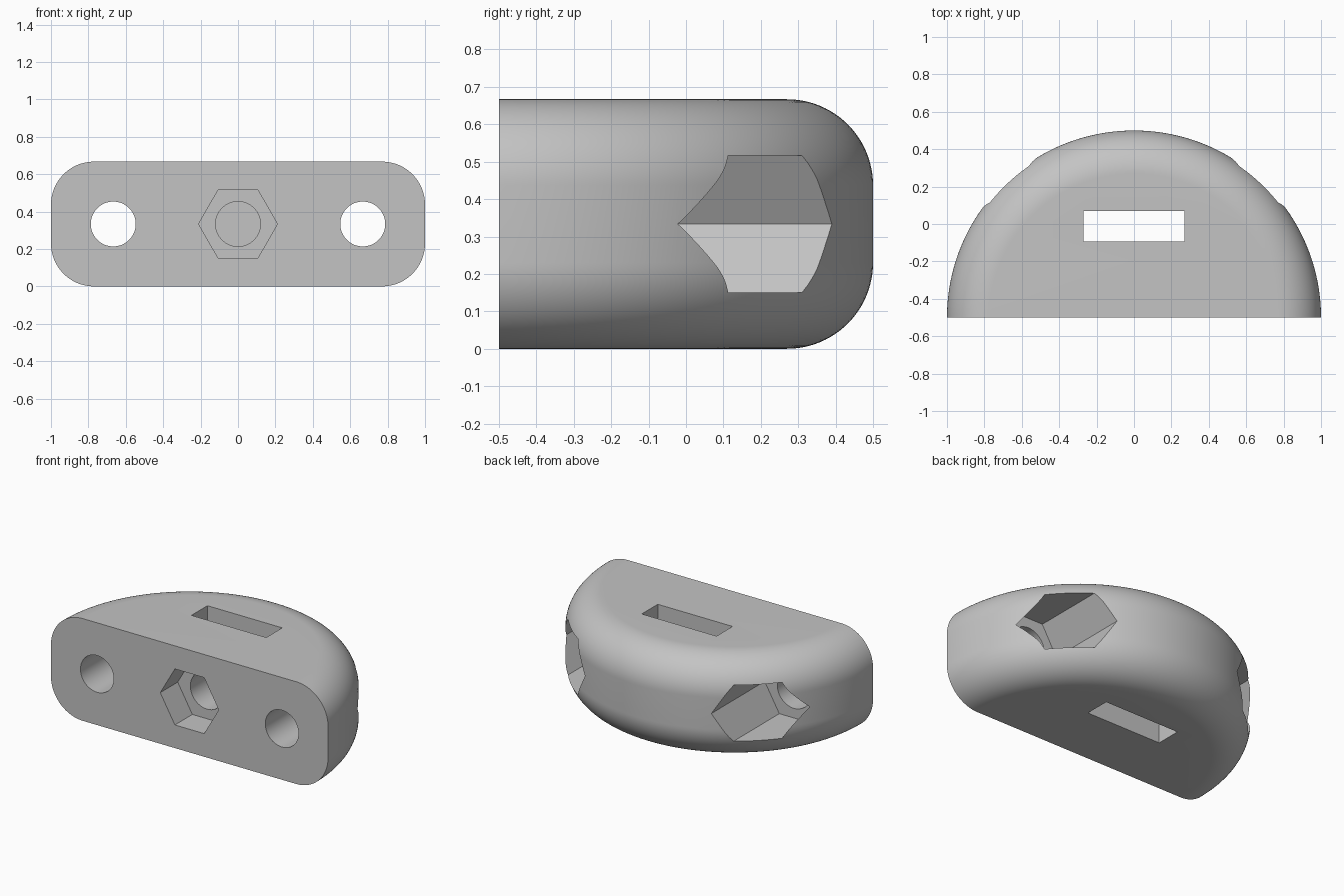
import bpy, bmesh, math
from mathutils import Matrix, Vector

cube = bpy.data.objects.get("Cube")
if cube:
    bpy.data.objects.remove(cube, do_unlink=True)

HEIGHT, ROUND, FRONT = 0.667, 0.23, -0.5
MID = HEIGHT / 2

# Plain grey plastic
grey = bpy.data.materials.new("light_grey")
grey.use_nodes = True
colour = (0.55, 0.55, 0.55, 1)
grey.diffuse_color = colour
grey.node_tree.nodes["Principled BSDF"].inputs["Base Color"].default_value = colour


def add_object(name, bm):
    bmesh.ops.recalc_face_normals(bm, faces=bm.faces)
    mesh = bpy.data.meshes.new(name)
    bm.to_mesh(mesh)
    bm.free()
    mesh.materials.append(grey)
    obj = bpy.data.objects.new(name, mesh)
    bpy.context.collection.objects.link(obj)
    return obj


def prism_cutter(name, x, y0, y1, radius, sides):
    """Prism along y, with a corner pointing along x."""
    bm = bmesh.new()
    place = (Matrix.Translation((x, (y0 + y1) / 2, MID))
             @ Matrix.Rotation(math.pi / 2, 4, 'X')
             @ Matrix.Rotation(0 if sides > 6 else math.pi / 2, 4, 'Z'))
    bmesh.ops.create_cone(bm, cap_ends=True, segments=sides, radius1=radius,
                          radius2=radius, depth=y1 - y0, matrix=place)
    # Put a hexagon's corners on the x axis
    if sides == 6 and max(v.co.x for v in bm.verts) - x < radius * 0.95:
        bmesh.ops.rotate(bm, verts=bm.verts, cent=(x, 0, MID),
                         matrix=Matrix.Rotation(math.pi / 6, 3, 'Y'))
    return add_object(name, bm)


# Half-disc body: rounded profile swept half a turn
profile = [Vector((0, FRONT, 0))]
for centre_z, start in ((ROUND, -90), (HEIGHT - ROUND, 0)):
    for i in range(25):
        a = math.radians(start + 90 * i / 24)
        profile.append(Vector((1 - ROUND + ROUND * math.cos(a), FRONT,
                               centre_z + ROUND * math.sin(a))))
profile.append(Vector((0, FRONT, HEIGHT)))

bm = bmesh.new()
verts = [bm.verts.new(p) for p in profile]
edges = [bm.edges.new(pair) for pair in zip(verts, verts[1:])]
bmesh.ops.spin(bm, geom=verts + edges, cent=(0, FRONT, 0), axis=(0, 0, 1),
               angle=math.pi, steps=96)
bmesh.ops.remove_doubles(bm, verts=bm.verts, dist=1e-5)
rim = [e for e in bm.edges if e.is_boundary]
bmesh.ops.holes_fill(bm, edges=rim, sides=0)
bmesh.ops.dissolve_limit(bm, angle_limit=0.002, verts=bm.verts, edges=bm.edges)
body = add_object("body", bm)

# Bolt holes with hexagonal nut pockets behind
cutters = []
for side, x in (("left", 0.667), ("right", -0.667)):
    cutters.append(prism_cutter(side + "_hole_cutter", x, -0.7, 0.7, 0.12, 64))
    cutters.append(prism_cutter(side + "_pocket_cutter", x, -0.16, 0.8, 0.211, 6))

# Central pocket in the front, with a hole leading to the slot
cutters.append(prism_cutter("front_pocket_cutter", 0, -0.7, -0.32, 0.211, 6))
cutters.append(prism_cutter("front_hole_cutter", 0, -0.6, 0, 0.12, 64))

# Upright strap slot
bm = bmesh.new()
bmesh.ops.create_cube(bm, size=1, matrix=Matrix.Translation((0, -0.012, MID))
                      @ Matrix.Diagonal((0.54, 0.165, 1, 1)))
cutters.append(add_object("slot_cutter", bm))

for cutter in cutters:
    cutter.hide_render = True
    mod = body.modifiers.new(cutter.name, 'BOOLEAN')
    mod.operation, mod.solver, mod.object = 'DIFFERENCE', 'EXACT', cutter

# Bake the cuts and drop the cutters
depsgraph = bpy.context.evaluated_depsgraph_get()
cut_mesh = bpy.data.meshes.new_from_object(body.evaluated_get(depsgraph))
body.modifiers.clear()
body.data = cut_mesh
body.data.name = "body"
for cutter in cutters:
    bpy.data.objects.remove(cutter, do_unlink=True)

# Smooth curves, crisp cut edges
bpy.ops.object.select_all(action='DESELECT')
body.select_set(True)
bpy.context.view_layer.objects.active = body
bpy.ops.object.shade_smooth_by_angle(angle=math.radians(25))
